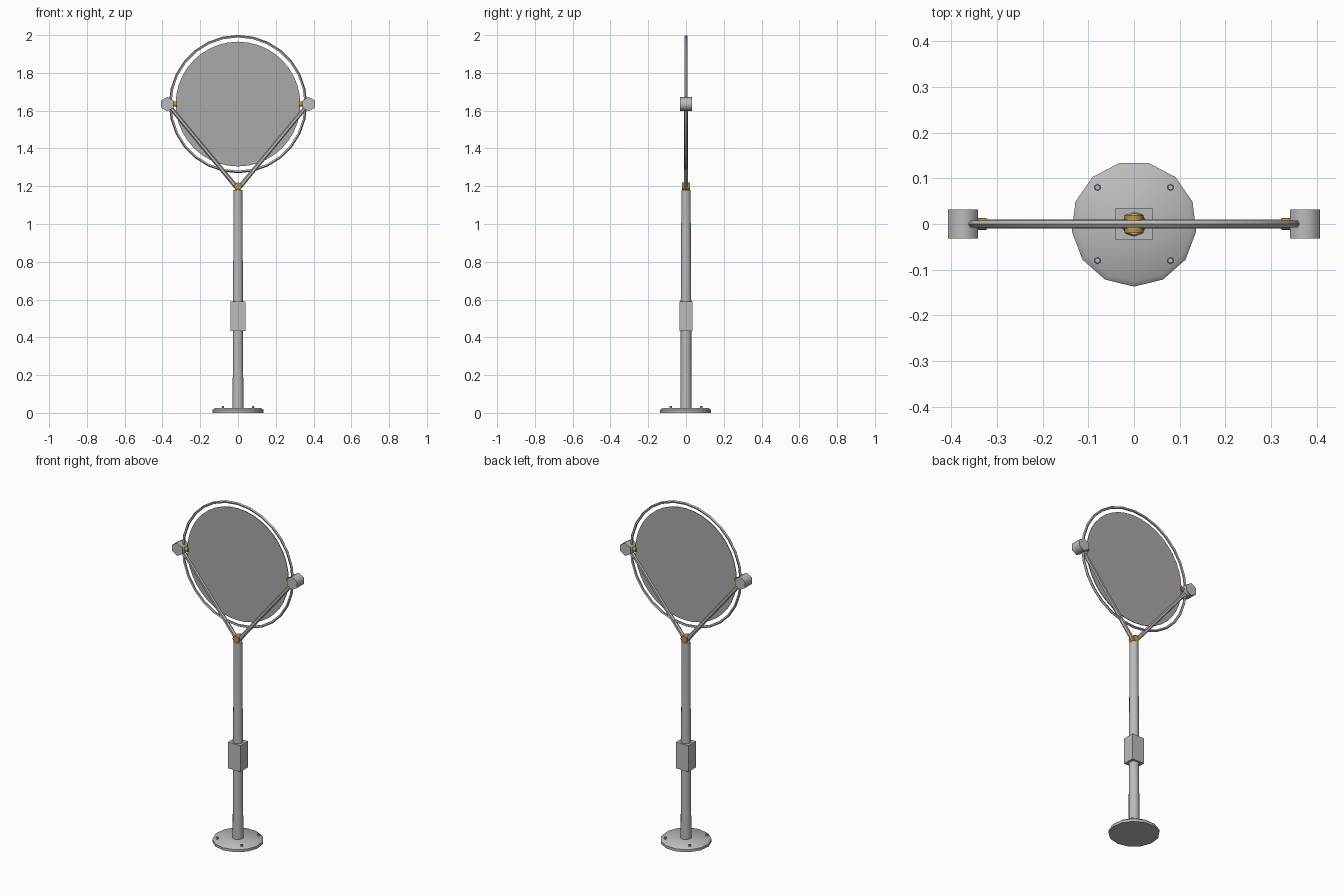
import bpy, math
from mathutils import Vector

cube = bpy.data.objects.get("Cube")
if cube:
    bpy.data.objects.remove(cube, do_unlink=True)


def material(name, color):
    m = bpy.data.materials.new(name)
    m.use_nodes = True
    m.diffuse_color = color
    bsdf = m.node_tree.nodes["Principled BSDF"]
    bsdf.inputs["Base Color"].default_value = color
    return m


steel = material("steel grey", (0.5, 0.5, 0.5, 1))
mirror = material("mirror grey", (0.4, 0.4, 0.4, 1))
brass = material("brass", (0.55, 0.3, 0.04, 1))


def finish(name, mat, angle=40):
    ob = bpy.context.object
    ob.name = name
    ob.data.materials.append(mat)
    bpy.ops.object.shade_smooth_by_angle(angle=math.radians(angle))
    return ob


def rod(name, start, end, r1, r2, sides, mat, turn=0.0, angle=50):
    """Straight or tapered prism between two points."""
    a, b = Vector(start), Vector(end)
    bpy.ops.mesh.primitive_cone_add(vertices=sides, radius1=r1, radius2=r2,
                                    depth=(b - a).length, location=(a + b) / 2)
    ob = finish(name, mat, angle)
    ob.rotation_mode = 'QUATERNION'
    spin = Vector((0, 0, 1)).rotation_difference(Vector((0, 0, 1)))
    spin.rotate(Vector((0, 0, 1)).to_track_quat('Z', 'Y'))
    tilt = (b - a).to_track_quat('Z', 'Y')
    ob.rotation_quaternion = tilt
    for v in ob.data.vertices:
        x, y = v.co.x, v.co.y
        v.co.x = x * math.cos(turn) - y * math.sin(turn)
        v.co.y = x * math.sin(turn) + y * math.cos(turn)
    return ob


# Base plate with four bolts
rod("base_plate", (0, 0, 0), (0, 0, 0.015), 0.137, 0.137, 13, steel)
rod("base_bevel", (0, 0, 0.015), (0, 0, 0.025), 0.137, 0.125, 13, steel)
for i, x in enumerate((-0.08, 0.08)):
    for j, y in enumerate((-0.08, 0.08)):
        rod(f"base_bolt_{i}{j}", (x, y, 0.02), (x, y, 0.036), 0.008, 0.006, 6, steel)

# Post in two sections joined by a square collar
rod("lower_post", (0, 0, 0.02), (0, 0, 0.45), 0.03, 0.028, 10, steel)
rod("upper_post", (0, 0, 0.57), (0, 0, 1.18), 0.028, 0.024, 10, steel)
bpy.ops.mesh.primitive_cube_add(size=1, location=(0, 0, 0.512))
bpy.context.object.scale = (0.08, 0.07, 0.155)
finish("collar", steel)

# Brass hinge at the fork
rod("fork_hinge", (0, -0.02, 1.2), (0, 0.02, 1.2), 0.021, 0.021, 8, brass)

# Fork arms, knobs and pivot pins on both sides
CENTRE = 1.635
for side, s in (("left", 1), ("right", -1)):
    rod(f"{side}_fork_arm", (0, 0, 1.185), (s * 0.36, 0, 1.62), 0.012, 0.011, 6, steel)
    rod(f"{side}_knob", (s * 0.374, -0.032, CENTRE), (s * 0.374, 0.032, CENTRE),
        0.038, 0.038, 6, steel, angle=65)
    rod(f"{side}_pivot_pin", (s * 0.322, 0, CENTRE), (s * 0.345, 0, CENTRE),
        0.013, 0.013, 8, brass)

# Outer ring and mirror disc
bpy.ops.mesh.primitive_torus_add(major_segments=28, minor_segments=5, major_radius=0.3585,
                                 minor_radius=0.0075, location=(0, 0, CENTRE),
                                 rotation=(math.pi / 2, 0, 0))
finish("outer_ring", steel, 60)
rod("mirror_disc", (0, -0.002, CENTRE), (0, 0.002, CENTRE), 0.33, 0.33, 40, mirror)
